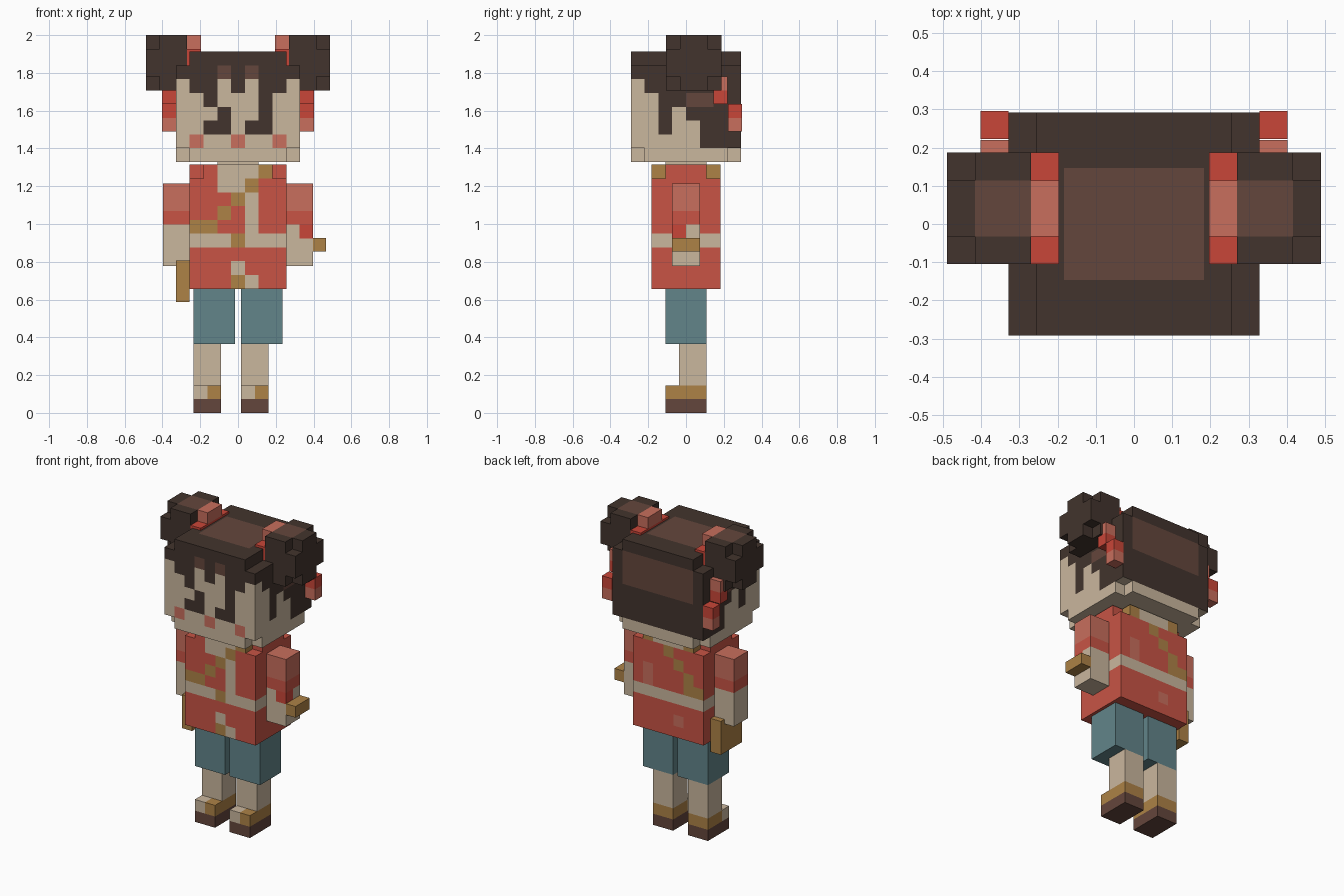
import bpy
import bmesh
from mathutils import Vector

if "Cube" in bpy.data.objects:
    bpy.data.objects.remove(bpy.data.objects["Cube"], do_unlink=True)

U = 2 / 27.4  # edge of one block


def srgb(r, g, b):
    return [((c / 255 + 0.055) / 1.055) ** 2.4 for c in (r, g, b)] + [1]


# One letter per colour, used in the layer strings and pixel maps
PALETTE = {
    "t": ("skin", srgb(202, 183, 158)),
    "h": ("dark_hair", srgb(66, 52, 45)),
    "b": ("warm_brown", srgb(100, 70, 60)),
    "r": ("coat_red", srgb(200, 84, 69)),
    "R": ("ribbon_red", srgb(201, 70, 56)),
    "p": ("soft_pink", srgb(200, 110, 93)),
    "g": ("gold", srgb(173, 130, 70)),
    "s": ("teal_cloth", srgb(98, 133, 138)),
}
LETTERS = list(PALETTE)
MATERIALS = []
for label, colour in PALETTE.values():
    mat = bpy.data.materials.new(label)
    mat.use_nodes = True
    mat.diffuse_color = colour
    mat.node_tree.nodes["Principled BSDF"].inputs["Base Color"].default_value = colour
    MATERIALS.append(mat)

SIDES = {"-x": (-1, 0, 0), "+x": (1, 0, 0), "-y": (0, -1, 0),
         "+y": (0, 1, 0), "-z": (0, 0, -1), "+z": (0, 0, 1)}


def pick(maps, side, cell, n, layers):
    """Letter for one face: its pixel map first, then its height layer."""
    i, j, k = cell
    col = {"-y": i, "+y": n[0] - 1 - i, "-x": j, "+x": j}.get(side, i)
    row = n[1] - 1 - j if side[1] == "z" else n[2] - 1 - k
    rows = maps.get(side, [])
    letter = rows[row][col] if row < len(rows) and col < len(rows[row]) else " "
    return letter if letter != " " else layers[min(k, len(layers) - 1)]


def block(name, lo, size, layers, maps={}, cut=lambda i, j, k: False, mirror=False):
    """Box of blocks with some cells cut away and faces painted by maps."""
    n = [max(1, round(s)) for s in size]
    step = [s / c for s, c in zip(size, n)]
    cells = {(i, j, k) for i in range(n[0]) for j in range(n[1])
             for k in range(n[2]) if not cut(i, j, k)}
    bm = bmesh.new()
    verts = {}

    def corner(p):
        if p not in verts:
            co = Vector([(a + b * c) * U for a, b, c in zip(lo, p, step)])
            if mirror:
                co.x = -co.x
            verts[p] = bm.verts.new(co)
        return verts[p]

    for cell in sorted(cells):
        for side, d in SIDES.items():
            if tuple(a + b for a, b in zip(cell, d)) in cells:
                continue
            axis = "xyz".index(side[1])
            u, v = [a for a in range(3) if a != axis]
            quad = []
            for du, dv in ((0, 0), (1, 0), (1, 1), (0, 1)):
                p = list(cell)
                p[axis] += side[0] == "+"
                p[u] += du
                p[v] += dv
                quad.append(corner(tuple(p)))
            face = bm.faces.new(quad)
            face.material_index = LETTERS.index(pick(maps, side, cell, n, layers))
    bmesh.ops.recalc_face_normals(bm, faces=bm.faces[:])
    bmesh.ops.dissolve_limit(bm, angle_limit=0.01, verts=bm.verts[:],
                             edges=bm.edges[:], delimit={"MATERIAL"})
    mesh = bpy.data.meshes.new(name)
    bm.to_mesh(mesh)
    bm.free()
    for mat in MATERIALS:
        mesh.materials.append(mat)
    bpy.context.collection.objects.link(bpy.data.objects.new(name, mesh))


# Legs: both have the same layout, side by side
for side, x in (("right", -3.226), ("left", 0.226)):
    block(side + "_shoe", (x, -1.5, 0), (2, 3, 2), "bg",
          {"-y": ["tg"], "-x": ["t"], "+z": ["", "", "tg"]})
    block(side + "_shin", (x, -0.5, 2), (2, 2, 3), "t")
    block(side + "_short", (x, -1.5, 5), (3, 3, 4), "s")

# Coat with crossed gold trim and a sash
coat_side = ["grrrg", "", "", "", "", "ttttt"]
block("coat", (-3.5, -2.5, 9), (7, 5, 9), "r", {
    "-y": ["rrtttgr",
           "rrttgrr",
           "rrrgtrr",
           "rrgrtrr",
           "ggrrtrr",
           "tttgttt",
           "rrrrrrr",
           "rrrtrrr",
           "rrrgtrr"],
    "+y": ["rgtttgr",
           "rrrgrrr",
           "rrrrgrr",
           "rprrrgr",
           "rprrrgg",
           "ttttttt",
           "rrrrrrr",
           "rrrrprr"],
    "-x": coat_side, "+x": coat_side,
}, cut=lambda i, j, k: k == 8 and i in (0, 6) and j in (0, 4))
block("neck", (-1.5, -1.5, 18), (3, 3, 0.2), "t")

# Arms with short sleeves, and the held pieces
block("right_arm", (3.5, -1, 10.65), (1.95, 2, 6), "tttrpp", mirror=True)
block("left_arm", (3.5, -1, 10.65), (1.95, 2, 6), "tttrpp",
      {"-y": ["", "", "", " R"], "+x": ["", "", "", "R"]})
block("right_hand_plate", (-4.5, -1.5, 8.05), (1, 3, 3), "g")
block("left_hand_grip", (5.4, -1, 11.7), (1, 2, 1), "g")

# Head with fringe, face and side locks
head_side = ["hhhhhhhh",
             "hhhhhhhh",
             "thhhhhhh",
             "tthhbbhh",
             "tththhhh",
             "tthtthhh",
             "ttttthhh"]
patch = " bbbbbbb "
crown = "  bbbbb  "
hair = "hhhhhhhhh"
block("head", (-4.5, -4, 18.2), (9, 8, 8), "tttttthh", {
    "-y": [hair,
           "hhhbhbhhh",
           "thhththht",
           "tthttthtt",
           "ttthtthtt",
           "tthhthhtt",
           "tpttpttpt"],
    "+y": [hair, "hbbbbbbbh", "hbbbbbbbh", "hbbbbbbbh", hair, hair, hair],
    "+z": ["", "", crown, crown, crown, crown],
    "-x": head_side, "+x": head_side,
}, cut=lambda i, j, k: i in (0, 8) and (k == 7 or (k == 0 and j in (0, 7))))

# Hair buns, ties and hanging ribbons on both sides
for side, flip in (("left", False), ("right", True)):
    block(side + "_bun", (3.69, -1.44, 23.4), (3, 4, 4), "h",
          {"+z": ["", "bb", "bb"]}, mirror=flip,
          cut=lambda i, j, k: i == 2 and j in (0, 3) and k in (0, 3))
    block(side + "_bun_tie", (2.69, -1.44, 23.4), (1, 4, 4), "RRRp", mirror=flip,
          cut=lambda i, j, k: j in (0, 3) and k in (0, 3))
    block(side + "_upper_ribbon", (4.5, 2, 22.4), (1, 1, 2), "Rp", mirror=flip)
    block(side + "_lower_ribbon", (4.5, 3.05, 20.4), (1, 1, 2), "pR", mirror=flip)
